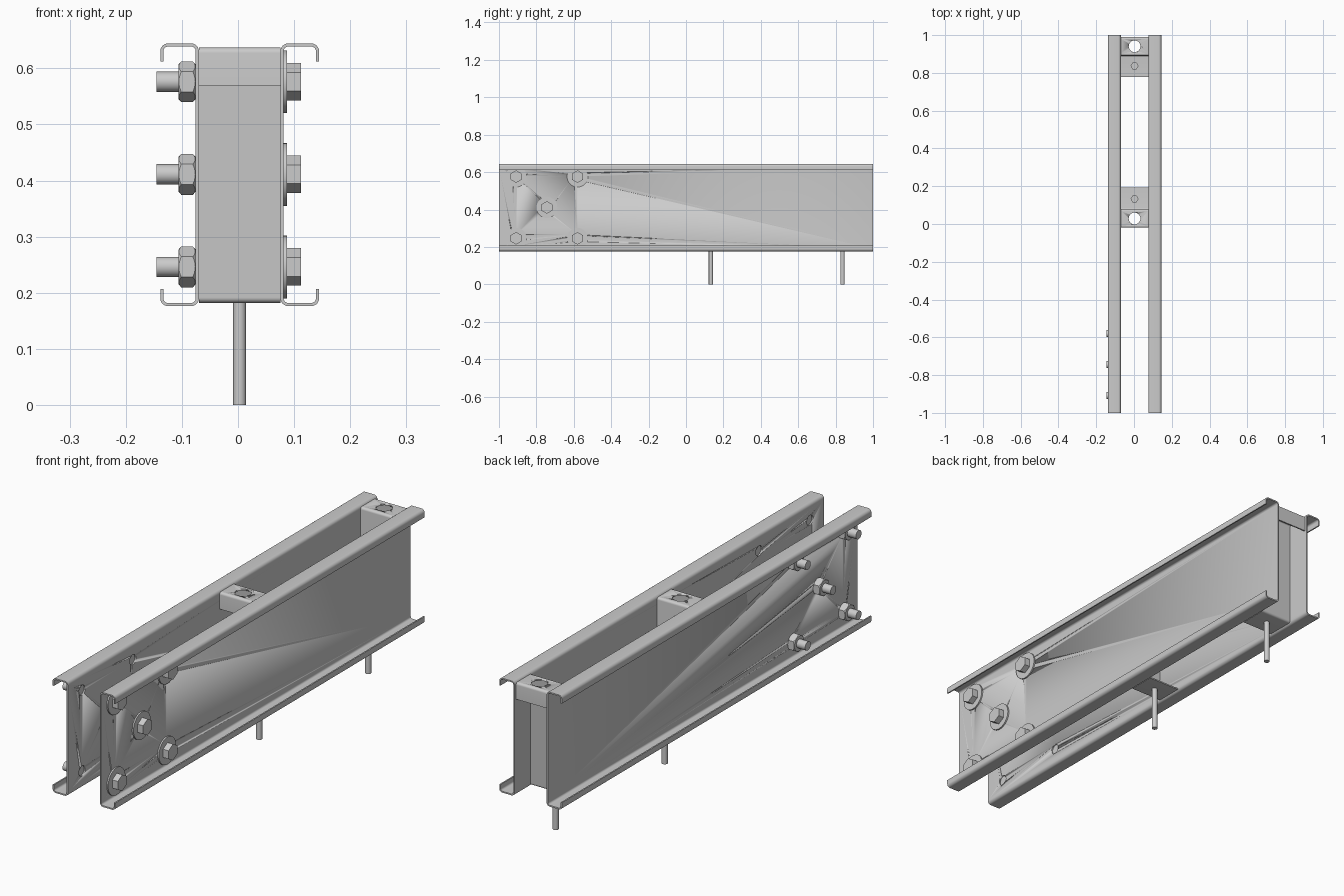
import bpy, bmesh, math
from mathutils import Vector, Matrix

if "Cube" in bpy.data.objects:
    bpy.data.objects.remove(bpy.data.objects["Cube"])

CX = 0.003          # mid-plane between the two channels
T = 0.0056          # sheet thickness
BOLTS = [(y, z) for y in (-0.908, -0.58) for z in (0.246, 0.576)] + [(-0.744, 0.411)]


def finish(bm, name, smooth=True):
    bmesh.ops.recalc_face_normals(bm, faces=bm.faces)
    me = bpy.data.meshes.new(name)
    bm.to_mesh(me)
    bm.free()
    ob = bpy.data.objects.new(name, me)
    bpy.context.collection.objects.link(ob)
    if smooth:
        bpy.ops.object.select_all(action='DESELECT')
        ob.select_set(True)
        bpy.context.view_layer.objects.active = ob
        bpy.ops.object.shade_smooth_by_angle(angle=math.radians(30))
    return ob


def folded_sheet(name, pts, r, place, lo, hi, seg=6):
    """Sheet metal: a centre line with right-angle bends, given thickness and extruded."""
    pts = [Vector(p) for p in pts]
    path = []
    for i, p in enumerate(pts):
        d0 = (p - pts[i - 1]).normalized() if i else None
        d1 = (pts[i + 1] - p).normalized() if i < len(pts) - 1 else None
        if d0 is None or d1 is None:
            path.append((p, d0 or d1))
            continue
        c = p - d0 * r + d1 * r
        for k in range(seg + 1):
            a = math.pi / 2 * k / seg
            path.append((c + r * (d0 * math.sin(a) - d1 * math.cos(a)),
                         d0 * math.cos(a) + d1 * math.sin(a)))
    bm = bmesh.new()
    rows = []
    for p, t in path:
        n = Vector((-t.y, t.x)) * T / 2
        rows.append([bm.verts.new(place(q, w)) for q, w in
                     ((p + n, lo), (p - n, lo), (p - n, hi), (p + n, hi))])
    for a, b in zip(rows, rows[1:]):
        for k in range(4):
            bm.faces.new((a[k], a[(k + 1) % 4], b[(k + 1) % 4], b[k]))
    bm.faces.new(rows[0])
    bm.faces.new(rows[-1][::-1])
    return finish(bm, name)


def cylinder(name, a, b, r, sides=32, spin=0.0):
    a, b = Vector(a), Vector(b)
    bm = bmesh.new()
    rot = (b - a).to_track_quat('Z', 'Y').to_matrix().to_4x4()
    bmesh.ops.create_cone(bm, cap_ends=True, segments=sides, radius1=r, radius2=r,
                          depth=(b - a).length,
                          matrix=Matrix.Translation((a + b) / 2) @ rot @ Matrix.Rotation(spin, 4, 'Z'))
    return finish(bm, name, sides > 6)


def hex_nut(name, x0, x1, y, z, r):
    """Hexagon nut along x, corners up and down, both ends chamfered."""
    bm = bmesh.new()
    flat = r * math.cos(math.pi / 6)
    rings = [[], [], [], []]
    for k in range(36):
        a = 2 * math.pi * k / 36
        off = (a + math.pi / 6) % (math.pi / 3) - math.pi / 6
        h = flat / math.cos(math.pi / 6 - abs(off))
        cham = (h - flat * 0.97) * 0.9
        for ring, x, rad in zip(rings, (x0, x0 + cham, x1 - cham, x1),
                                (flat * 0.97, h, h, flat * 0.97)):
            ring.append(bm.verts.new((x, y + rad * math.sin(a), z + rad * math.cos(a))))
    for p, q in zip(rings, rings[1:]):
        for k in range(36):
            j = (k + 1) % 36
            bm.faces.new((p[k], p[j], q[j], q[k]))
    bm.faces.new(rings[0])
    bm.faces.new(rings[3][::-1])
    return finish(bm, name)


def drill(ob, a, b, r):
    cut = cylinder("cutter", a, b, r)
    mod = ob.modifiers.new("hole", 'BOOLEAN')
    mod.operation, mod.solver, mod.object = 'DIFFERENCE', 'EXACT', cut
    bpy.ops.object.select_all(action='DESELECT')
    bpy.context.view_layer.objects.active = ob
    ob.select_set(True)
    bpy.ops.object.modifier_apply(modifier=mod.name)
    bpy.data.objects.remove(cut)


# Lipped channels, back to back
web, tip, bot, top = 0.0755, 0.1387, 0.179, 0.6415
profile = [(tip, 0.207), (tip, bot), (web, bot), (web, top), (tip, top), (tip, 0.612)]
for side, label in ((-1, "left"), (1, "right")):
    ch = folded_sheet(label + "_channel", profile, 0.011,
                      lambda q, w, s=side: (CX + s * q.x, w, q.y), -1, 1)
    for y, z in BOLTS:
        x = CX + side * web
        drill(ch, (x - 0.01, y, z), (x + 0.01, y, z), 0.0205)

# Bolts: washer and head on the right, nut and threaded end on the left
for i, (y, z) in enumerate(BOLTS):
    xr, xl = CX + web + T / 2, CX - web - T / 2
    cylinder(f"washer_{i}", (xr, y, z), (xr + 0.006, y, z), 0.056)
    # one corner of the hexagon points up
    bm = bmesh.new()
    ends = [[bm.verts.new((x, y + 0.0335 * math.sin(k * math.pi / 3),
                           z + 0.0335 * math.cos(k * math.pi / 3))) for k in range(6)]
            for x in (xr + 0.006, xr + 0.031)]
    for k in range(6):
        j = (k + 1) % 6
        bm.faces.new((ends[0][k], ends[0][j], ends[1][j], ends[1][k]))
    bm.faces.new(ends[0])
    bm.faces.new(ends[1][::-1])
    finish(bm, f"bolt_head_{i}", False)
    hex_nut(f"nut_{i}", xl - 0.031, xl, y, z, 0.0365)
    cylinder(f"bolt_end_{i}", (-0.1455, y, z), (xl - 0.02, y, z), 0.018)

# Stepped hanger brackets with hanging rods; the rear one is mirrored
zt, zb = 0.637 - T / 2, 0.182 + T / 2
step = [(-0.017, 0.569), (-0.017, zt), (0.076, zt), (0.076, zb), (0.192, zb)]
for label, f in (("middle", lambda y: y), ("rear", lambda y: 0.97 - y)):
    br = folded_sheet(label + "_bracket", step, 0.007,
                      lambda q, w, f=f: (w, f(q.x), q.y),
                      CX - web + T / 2, CX + web - T / 2)
    yh, yr = f(0.029), f(0.133)
    drill(br, (CX, yh, 0.6), (CX, yh, 0.66), 0.031)
    cylinder(label + "_rod", (CX, yr, 0), (CX, yr, 0.19), 0.0115, 24)
    cylinder(label + "_rod_head", (CX, yr, zb + T / 2), (CX, yr, zb + T / 2 + 0.016), 0.021, 6, math.pi / 6)
